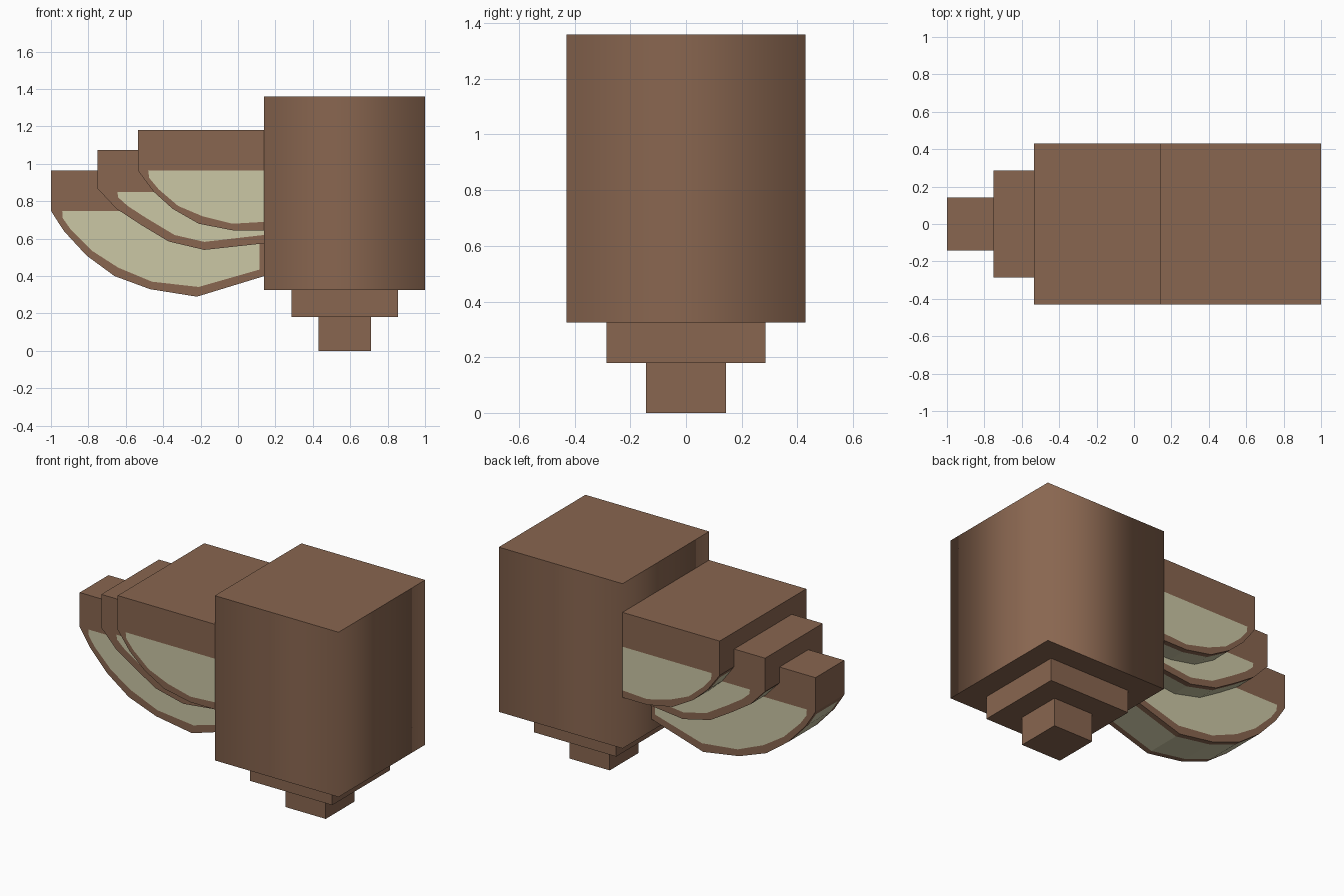
import bpy, bmesh

if "Cube" in bpy.data.objects:
    bpy.data.objects.remove(bpy.data.objects["Cube"])


def material(name, rgb):
    m = bpy.data.materials.new(name)
    m.diffuse_color = (*rgb, 1)
    m.use_nodes = True
    m.node_tree.nodes["Principled BSDF"].inputs["Base Color"].default_value = m.diffuse_color
    return m


BROWN = material("brown", (0.25, 0.133, 0.08))
PALE = material("pale sage", (0.60, 0.57, 0.375))


def finish(bm, name):
    bmesh.ops.recalc_face_normals(bm, faces=bm.faces)
    me = bpy.data.meshes.new(name)
    bm.to_mesh(me)
    bm.free()
    me.materials.append(BROWN)
    me.materials.append(PALE)
    ob = bpy.data.objects.new(name, me)
    bpy.context.collection.objects.link(ob)
    return ob


def box(name, x0, x1, w, z0, z1, soft=False):
    bm = bmesh.new()
    bmesh.ops.create_cube(bm, size=1)
    for v in bm.verts:
        v.co = (x0 if v.co.x < 0 else x1, w * 2 * v.co.y, z0 if v.co.z < 0 else z1)
    bm.normal_update()
    if soft:  # side walls blend round the corners, caps stay crisp
        for f in bm.faces:
            f.smooth = abs(f.normal.z) < 0.5
        for e in bm.edges:
            e.smooth = any(f.smooth for f in e.link_faces) and all(f.smooth for f in e.link_faces)
    return finish(bm, name)


def curved_tier(name, w, top, outer, inner, band=0.035):
    """Block with a curved underside; pale panel inset on both sides and below."""
    bm = bmesh.new()
    x0, x1 = outer[0][0], outer[-1][0]
    ys = (-w, -w + band, w - band, w)
    tops = [(x0, top), (x1, top)]
    rows = [[bm.verts.new((x, y, z)) for x, z in outer] for y in ys]
    caps = [[bm.verts.new((x, y, z)) for x, z in tops] for y in ys]
    # underside, ends and top in three strips
    for s in range(3):
        a, b, ca, cb = rows[s], rows[s + 1], caps[s], caps[s + 1]
        for i in range(len(outer) - 1):
            f = bm.faces.new((a[i], a[i + 1], b[i + 1], b[i]))
            f.material_index = int(s == 1 and i > 0)
        bm.faces.new((ca[0], ca[1], cb[1], cb[0]))
        bm.faces.new((ca[0], cb[0], b[0], a[0]))
        bm.faces.new((ca[1], cb[1], b[-1], a[-1]))
    # side walls: brown rim, pale panel
    for row, cap, y in ((rows[0], caps[0], -w), (rows[3], caps[3], w)):
        q = [bm.verts.new((x, y, z)) for x, z in inner]
        for i in range(len(q) - 1):
            bm.faces.new((row[i], row[i + 1], q[i + 1], q[i]))
        bm.faces.new(q).material_index = 1
        # end at the body, then the band above the panel
        z_end = inner[0][1]
        r = bm.verts.new((x1, y, z_end))
        t = bm.verts.new((inner[-1][0], y, z_end)) if inner[-1][0] < x1 else r
        f = [f for f in bm.faces if f.material_index == 1 and set(q) == set(f.verts)][0]
        bm.faces.remove(f)
        bm.faces.new(q + [t]).material_index = 1
        if t is not r:
            bm.faces.new((row[-1], r, t, q[-1]))
            bm.faces.new((cap[0], row[0], q[0], t, r, cap[1]))
        else:
            bm.faces.new((cap[0], row[0], q[0], r, cap[1]))
    return finish(bm, name)


# Stepped square body
box("main_block", 0.14, 1.0, 0.43, 0.325, 1.36, soft=True)
box("lower_step", 0.285, 0.855, 0.286, 0.18, 0.325)
box("foot_block", 0.43, 0.71, 0.143, 0.0, 0.18)

# Three nested curved tiers reaching out to the left
curved_tier("wide_tier", 0.43, 1.18,
            [(-0.535, 0.965), (-0.512, 0.933), (-0.45, 0.85), (-0.35, 0.76),
             (-0.21, 0.68), (-0.03, 0.645), (0.14, 0.645)],
            [(-0.48, 0.964), (-0.475, 0.925), (-0.425, 0.865), (-0.32, 0.775),
             (-0.19, 0.72), (-0.03, 0.68), (0.14, 0.69)])
curved_tier("middle_tier", 0.286, 1.075,
            [(-0.75, 0.865), (-0.725, 0.84), (-0.65, 0.76), (-0.52, 0.675),
             (-0.37, 0.585), (-0.18, 0.54), (0.14, 0.575)],
            [(-0.645, 0.85), (-0.64, 0.82), (-0.59, 0.775), (-0.49, 0.71),
             (-0.34, 0.62), (-0.18, 0.583), (0.14, 0.62)])
curved_tier("narrow_tier", 0.143, 0.965,
            [(-1.0, 0.75), (-0.98, 0.717), (-0.93, 0.64), (-0.81, 0.51), (-0.66, 0.4),
             (-0.47, 0.33), (-0.22, 0.29), (0.14, 0.4)],
            [(-0.94, 0.749), (-0.937, 0.71), (-0.895, 0.65), (-0.78, 0.535), (-0.64, 0.445),
             (-0.46, 0.37), (-0.21, 0.342), (0.115, 0.435)])
